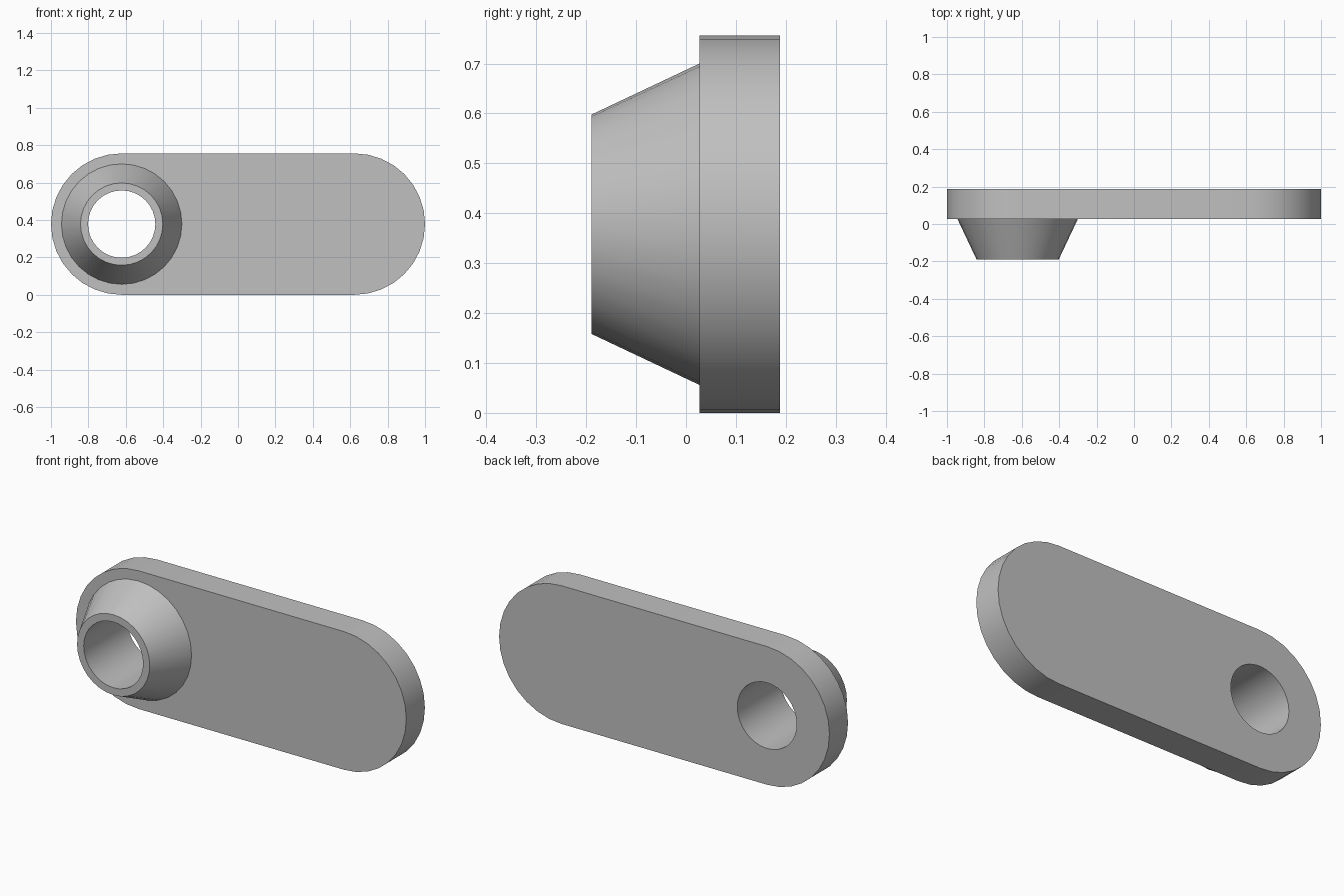
import bpy
import bmesh
from math import pi, sin, cos, radians

cube = bpy.data.objects.get("Cube")
if cube:
    bpy.data.objects.remove(cube, do_unlink=True)

END_R, HOLE_R = 0.378, 0.18
END_X = 1 - END_R
BACK, FACE, TIP = 0.188, 0.027, -0.189
SEGS = 32

grey = bpy.data.materials.new("light_grey")
grey.use_nodes = True
colour = (0.53, 0.53, 0.53, 1)
grey.diffuse_color = colour
grey.node_tree.nodes["Principled BSDF"].inputs["Base Color"].default_value = colour


def arc(x, radius, start, sweep, count):
    """Points (x, z) along an arc centred at half the plate height."""
    return [(x + radius * cos(start + sweep * i / SEGS),
             END_R + radius * sin(start + sweep * i / SEGS)) for i in range(count)]


def loop(bm, points, y):
    return [bm.verts.new((x, y, z)) for x, z in points]


def finish(bm, name):
    bmesh.ops.recalc_face_normals(bm, faces=bm.faces)
    mesh = bpy.data.meshes.new(name)
    bm.to_mesh(mesh)
    bm.free()
    obj = bpy.data.objects.new(name, mesh)
    bpy.context.collection.objects.link(obj)
    mesh.materials.append(grey)
    bpy.ops.object.select_all(action="DESELECT")
    obj.select_set(True)
    bpy.context.view_layer.objects.active = obj
    bpy.ops.object.shade_smooth_by_angle(angle=radians(30))


# Rounded plate with a through hole: fill the outline, then extrude it
bm = bmesh.new()
half = SEGS // 2 + 1
outline = arc(END_X, END_R, -pi / 2, 2 * pi, half) + arc(-END_X, END_R, pi / 2, 2 * pi, half)
hole = arc(-END_X, HOLE_R, 0, 2 * pi, SEGS)
edges = []
for points in (outline, hole):
    verts = loop(bm, points, FACE)
    edges += [bm.edges.new((verts[i - 1], verts[i])) for i in range(len(verts))]
bmesh.ops.triangle_fill(bm, edges=edges, use_beauty=True, normal=(0, -1, 0))
extruded = bmesh.ops.extrude_face_region(bm, geom=bm.faces[:], use_keep_orig=True)
moved = [v for v in extruded["geom"] if isinstance(v, bmesh.types.BMVert)]
bmesh.ops.translate(bm, verts=moved, vec=(0, BACK - FACE, 0))
finish(bm, "rounded_plate")

# Hollow tapered boss: outer cone, front rim and bore
bm = bmesh.new()
profile = [(0.322, FACE), (0.22, TIP), (HOLE_R, TIP), (HOLE_R, FACE)]
rings = [loop(bm, arc(-END_X, r, 0, 2 * pi, SEGS), y) for r, y in profile]
for a, b in zip(rings, rings[1:]):
    for i in range(SEGS):
        bm.faces.new((a[i - 1], a[i], b[i], b[i - 1]))
finish(bm, "tapered_boss")
